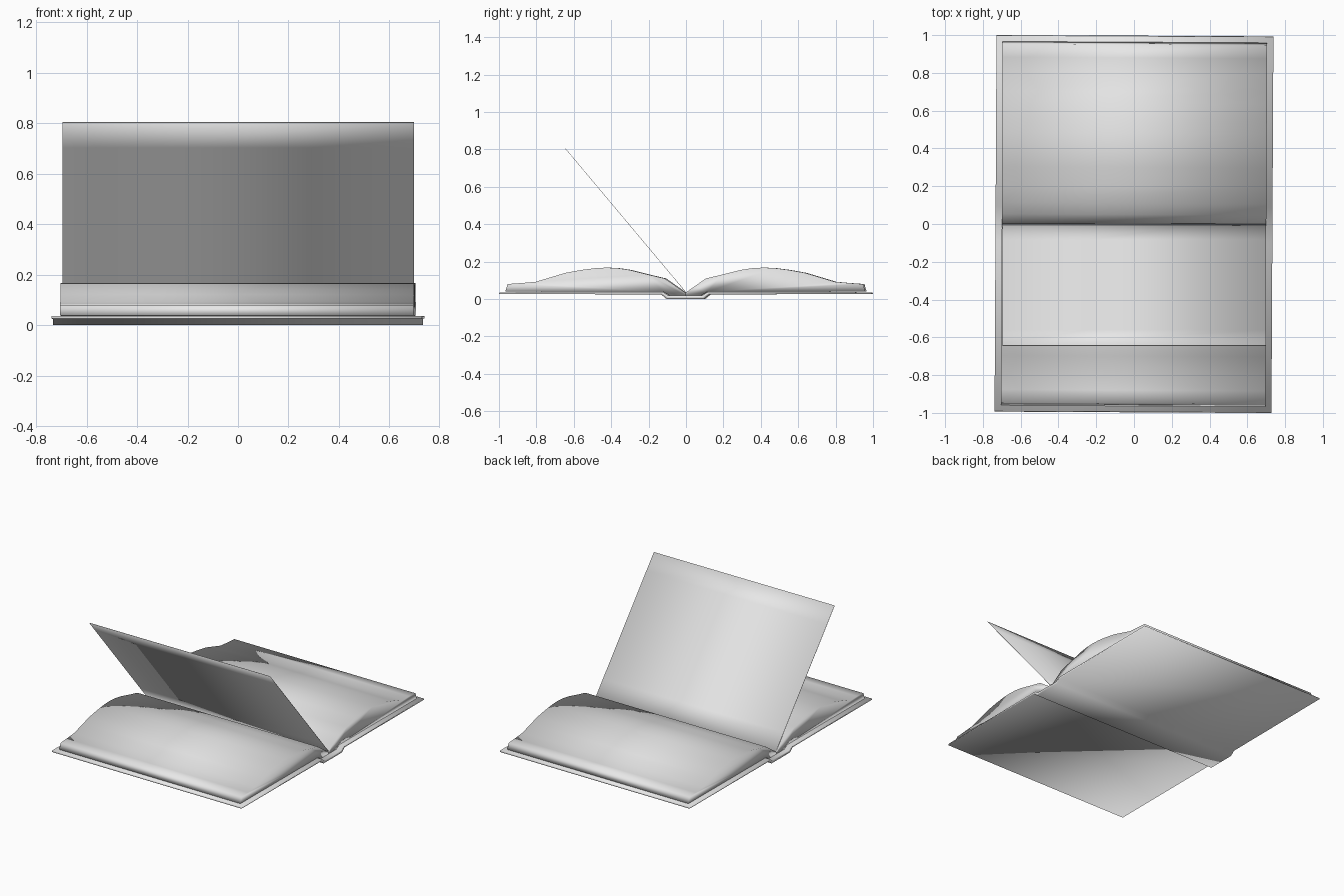
import bpy, bmesh, math

if "Cube" in bpy.data.objects:
    bpy.data.objects.remove(bpy.data.objects["Cube"])

paper = bpy.data.materials.new("pale grey")
paper.diffuse_color = (0.8, 0.8, 0.8, 1)
paper.use_nodes = True
paper.node_tree.nodes["Principled BSDF"].inputs["Base Color"].default_value = paper.diffuse_color
SKEW = math.radians(-0.3)   # the book lies very slightly turned


def extrude_profile(name, profile, x0, x1):
    """Sweep a closed (y, z) profile along x into a smooth-shaded solid."""
    bm = bmesh.new()
    a = [bm.verts.new((x0, y, z)) for y, z in profile]
    b = [bm.verts.new((x1, y, z)) for y, z in profile]
    n = len(profile)
    for i in range(n):
        j = (i + 1) % n
        bm.faces.new((a[i], a[j], b[j], b[i]))
    bm.faces.new(a)
    bm.faces.new(b)
    bmesh.ops.recalc_face_normals(bm, faces=bm.faces)
    for f in bm.faces:
        f.smooth = True
    me = bpy.data.meshes.new(name)
    bm.to_mesh(me)
    bm.free()
    me.materials.append(paper)
    ob = bpy.data.objects.new(name, me)
    bpy.context.collection.objects.link(ob)
    ob.rotation_euler.z = SKEW
    return ob


def mirrored(half):
    """Half profile running outward from y = 0, mirrored to both sides."""
    return [(-y, z) for y, z in reversed(half) if y > 0] + half


# Hard cover: two boards joined by a dropped spine
cover_top = mirrored([(0.09, 0.018), (0.12, 0.037), (0.993, 0.036)])
cover_bottom = mirrored([(0.10, 0.0), (0.13, 0.025), (0.997, 0.026)])
extrude_profile("cover", cover_top + cover_bottom[::-1], -0.733, 0.733)

# Page blocks: a domed stack on each side of the gutter
dome = [(0.0, 0.033), (0.05, 0.068), (0.11, 0.11), (0.2, 0.131), (0.3, 0.156),
        (0.36, 0.165), (0.42, 0.168), (0.48, 0.165), (0.55, 0.156), (0.64, 0.14),
        (0.7, 0.122), (0.8, 0.092), (0.88, 0.085), (0.95, 0.08), (0.963, 0.039)]
base = [(0.0, 0.019), (0.085, 0.019), (0.117, 0.038)]
for name, s in (("front_pages", -1), ("back_pages", 1)):
    extrude_profile(name, [(s * y, z) for y, z in dome + base[::-1]], -0.70, 0.70)

# Single leaf standing up from the gutter, leaning to the front
foot, tip = (0.0, 0.034), (-0.645, 0.803)
leaf = [(foot[0] + (tip[0] - foot[0]) * t, foot[1] + (tip[1] - foot[1]) * t)
        for t in (0, 0.13, 0.87, 1)]
back = [(y + 0.0015, z + 0.0013) for y, z in reversed(leaf)]
page = extrude_profile("raised_page", leaf + back, -0.695, 0.698)
page.rotation_euler.z = 0
